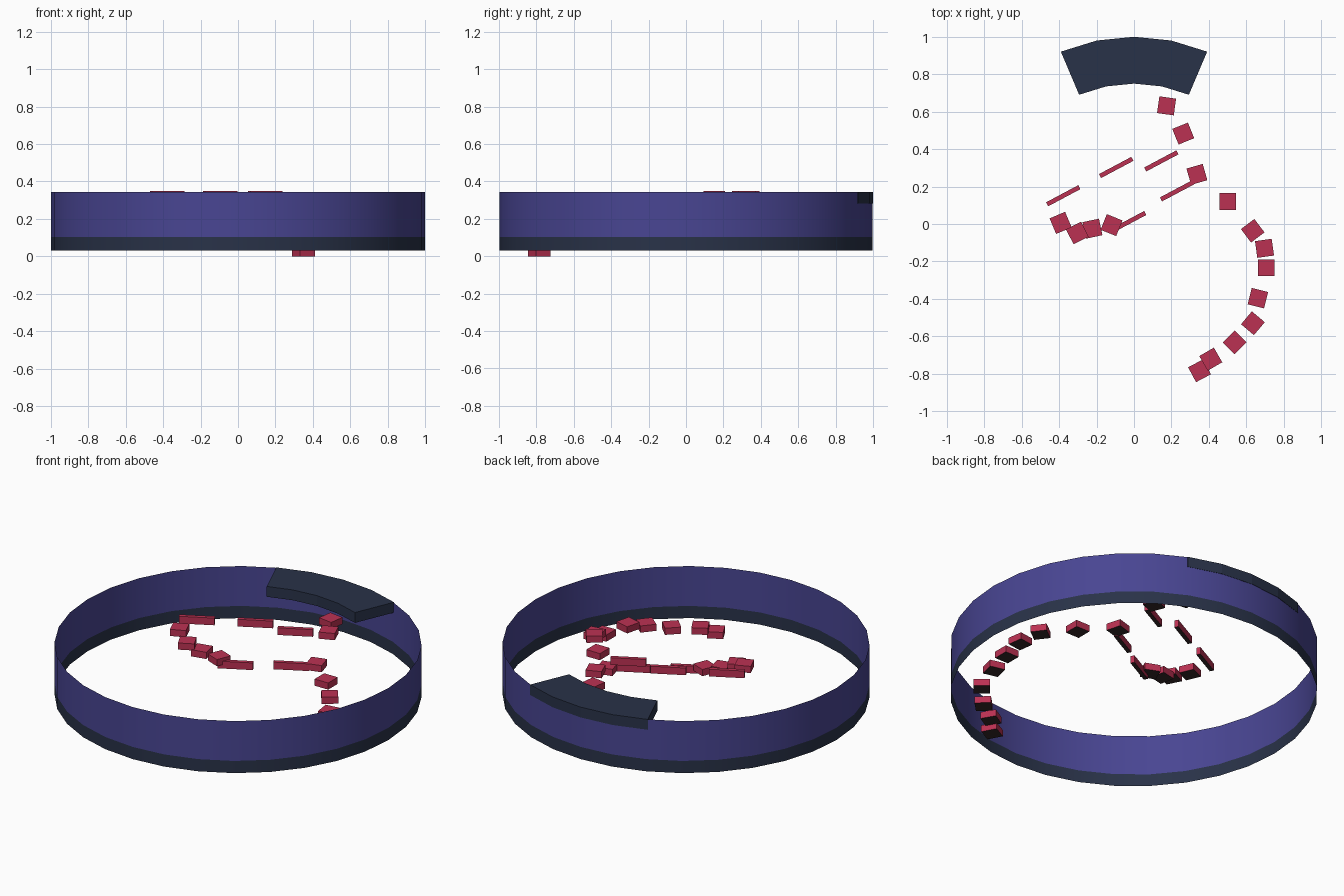
import bpy, bmesh, math

if "Cube" in bpy.data.objects:
    bpy.data.objects.remove(bpy.data.objects["Cube"])

def material(name, rgb):
    m = bpy.data.materials.new(name)
    m.diffuse_color = (*rgb, 1)
    m.use_nodes = True
    m.node_tree.nodes["Principled BSDF"].inputs["Base Color"].default_value = m.diffuse_color
    return m

PURPLE = material("deep purple", (0.066, 0.060, 0.29))
SLATE = material("dark slate", (0.022, 0.032, 0.065))
RED = material("crimson", (0.50, 0.031, 0.086))
DARK = material("dark underside", (0.035, 0.020, 0.022))
SIDES = 32

def finish(name, bm, mats, smooth=False):
    me = bpy.data.meshes.new(name)
    bm.to_mesh(me)
    bm.free()
    for m in mats:
        me.materials.append(m)
    ob = bpy.data.objects.new(name, me)
    bpy.context.collection.objects.link(ob)
    if smooth:
        for p in me.polygons:
            p.use_smooth = True
    return ob

def ring(bm, r, z):
    return [bm.verts.new((r * math.cos(i * math.tau / SIDES), r * math.sin(i * math.tau / SIDES), z))
            for i in range(SIDES)]

# Round open wall, single skin, with a dark band along the bottom
bm = bmesh.new()
rows = [ring(bm, 0.998, z) for z in (0.031, 0.104, 0.343)]
for k in range(2):
    for i in range(SIDES):
        j = (i + 1) % SIDES
        f = bm.faces.new((rows[k][i], rows[k][j], rows[k + 1][j], rows[k + 1][i]))
        f.material_index = k
finish("round_wall", bm, [SLATE, PURPLE], smooth=True)

# Curved ledge at the back of the wall
bm = bmesh.new()
angles = [math.radians(90 + 11.5 * k) for k in (2, 1, 0, -1, -2)]
outline = [(1.0, a) for a in angles] + [(0.75, a) for a in reversed(angles)]
face = bm.faces.new([bm.verts.new((r * math.cos(a), r * math.sin(a), 0.282)) for r, a in outline])
ext = bmesh.ops.extrude_face_region(bm, geom=[face])
for v in ext["geom"]:
    if isinstance(v, bmesh.types.BMVert):
        v.co.z = 0.344
bmesh.ops.recalc_face_normals(bm, faces=bm.faces)
finish("back_ledge", bm, [SLATE])

def block(name, x, y, top, angle, length, width, height):
    bpy.ops.mesh.primitive_cube_add(size=1, location=(x, y, top - height / 2),
                                    rotation=(0, 0, math.radians(angle)))
    ob = bpy.context.object
    ob.name = name
    ob.scale = (length, width, height)
    ob.data.materials.append(RED)
    ob.data.materials.append(DARK)
    for p in ob.data.polygons:          # dark underside
        p.material_index = int(p.normal.z < -0.5)

# Square stepping blocks along the path: x, y, top height, turn
steps = [
    (0.35, -0.784, 0.040, 28), (0.41, -0.722, 0.072, 30), (0.538, -0.632, 0.074, 45),
    (0.635, -0.530, 0.102, 50), (0.662, -0.396, 0.145, -14), (0.706, -0.234, 0.145, 0),
    (0.697, -0.130, 0.184, 8), (0.634, -0.036, 0.226, 37), (0.501, 0.120, 0.224, 0),
    (0.336, 0.265, 0.226, 16), (-0.120, -0.006, 0.246, -22), (-0.222, -0.025, 0.268, 12),
    (-0.303, -0.048, 0.302, 27), (-0.392, 0.006, 0.338, 23), (0.263, 0.483, 0.314, 22),
    (0.174, 0.631, 0.305, -8)]
for n, (x, y, top, turn) in enumerate(steps, 1):
    block(f"step_block_{n}", x, y, top, turn, 0.09, 0.09, 0.04)

# Narrow balance beams
beams = [(-0.026, 0.013, 0.226), (0.23, 0.177, 0.226),
         (-0.378, 0.151, 0.348), (-0.095, 0.302, 0.348), (0.146, 0.337, 0.348)]
for n, (x, y, top) in enumerate(beams, 1):
    block(f"balance_beam_{n}", x, y, top, 28, 0.195, 0.024, 0.043)
